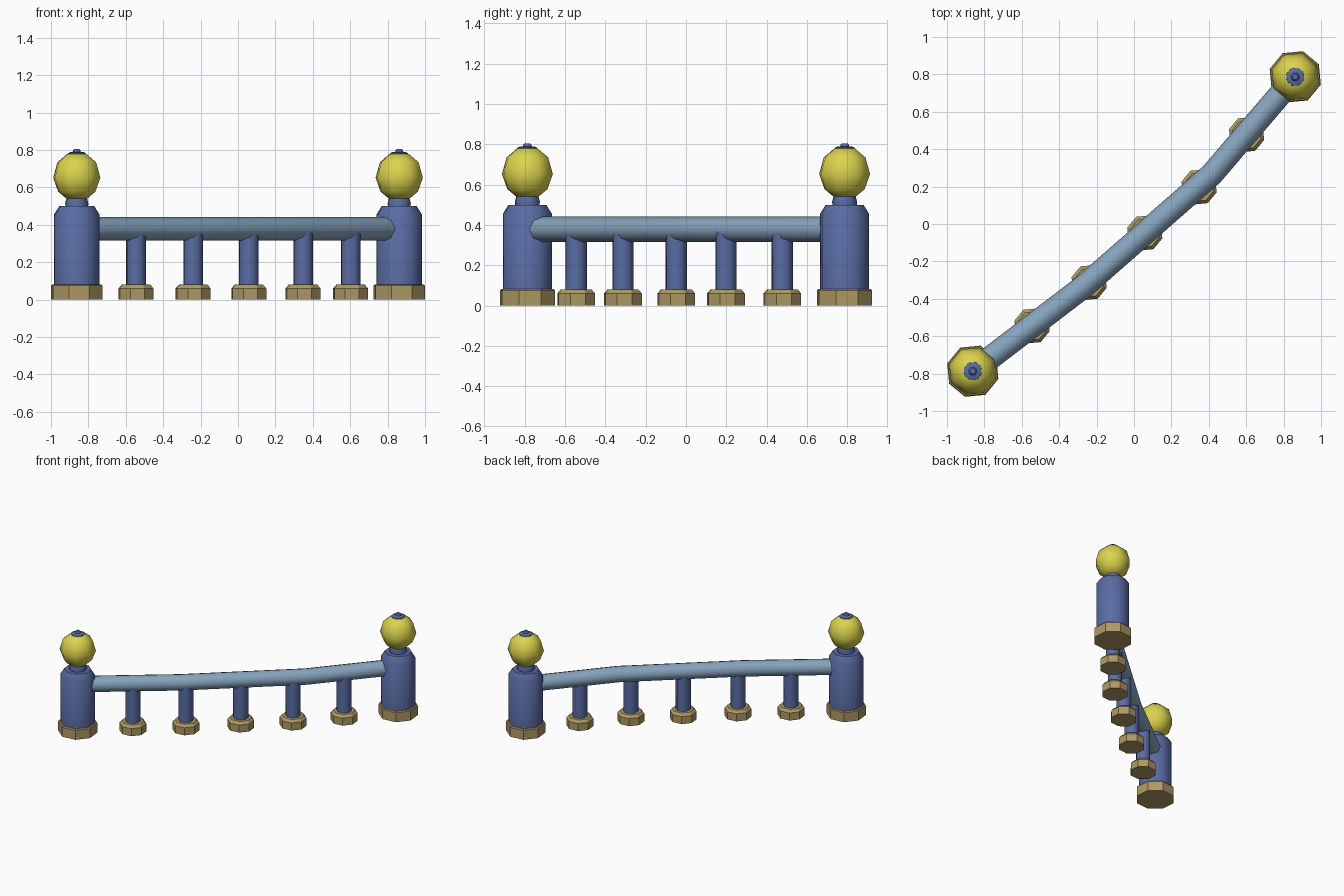
import bpy, bmesh, math
from mathutils import Vector

if "Cube" in bpy.data.objects:
    bpy.data.objects.remove(bpy.data.objects["Cube"])

SIDES = 8
TURN = math.radians(28)


def material(name, rgb):
    m = bpy.data.materials.new(name)
    m.diffuse_color = (*rgb, 1)
    m.use_nodes = True
    m.node_tree.nodes["Principled BSDF"].inputs["Base Color"].default_value = m.diffuse_color
    return m


BLUE = material("slate blue", (0.10, 0.15, 0.37))
TAN = material("sandstone", (0.43, 0.32, 0.13))
YELLOW = material("yellow", (0.71, 0.65, 0.075))
RAIL = material("pale blue", (0.24, 0.37, 0.51))


def finish(bm, name, mat, angle):
    bmesh.ops.recalc_face_normals(bm, faces=bm.faces)
    me = bpy.data.meshes.new(name)
    bm.to_mesh(me)
    bm.free()
    me.materials.append(mat)
    ob = bpy.data.objects.new(name, me)
    bpy.context.collection.objects.link(ob)
    if angle:
        bpy.ops.object.select_all(action='DESELECT')
        ob.select_set(True)
        bpy.context.view_layer.objects.active = ob
        bpy.ops.object.shade_smooth_by_angle(angle=math.radians(angle))
    return ob


def skin(bm, rings):
    """Join rings of vertices with quads and close both ends."""
    for a, b in zip(rings, rings[1:]):
        n = len(a)
        for i in range(n):
            bm.faces.new((a[i], a[(i + 1) % n], b[(i + 1) % n], b[i]))
    bm.faces.new(rings[0])
    bm.faces.new(rings[-1])


def turned(name, mat, x, y, profile, angle=0):
    """Eight-sided turned part from (radius, height) points."""
    bm = bmesh.new()
    rings = []
    for r, z in profile:
        angs = [TURN + i * math.tau / SIDES for i in range(SIDES)]
        rings.append([bm.verts.new((x + r * math.cos(a), y + r * math.sin(a), z)) for a in angs])
    skin(bm, rings)
    return finish(bm, name, mat, angle)


# End posts with ball tops
for side, s in (("left", -1), ("right", 1)):
    x, y = 0.862 * s, 0.787 * s
    turned(side + "_post_base", TAN, x, y, [(0.143, 0), (0.143, 0.075), (0.137, 0.082)])
    turned(side + "_post_body", BLUE, x, y,
           [(0.127, 0.07), (0.127, 0.455), (0.098, 0.50)], 50)
    turned(side + "_post_neck", BLUE, x, y, [(0.062, 0.49), (0.065, 0.515), (0.055, 0.55)], 50)
    turned(side + "_post_ball", YELLOW, x, y,
           [(0.055, 0.538), (0.104, 0.577), (0.132, 0.652), (0.108, 0.735), (0.055, 0.778)], 50)
    turned(side + "_ball_cap", BLUE, x, y, [(0.052, 0.765), (0.05, 0.783), (0.035, 0.79)], 50)
    turned(side + "_finial", BLUE, x, y, [(0.02, 0.78), (0.023, 0.795), (0.015, 0.805)], 50)

# Balusters
spots = [(-0.545, -0.545), (-0.24, -0.313), (0.058, -0.048), (0.348, 0.198), (0.602, 0.478)]
for i, (x, y) in enumerate(spots, 1):
    turned(f"baluster_base_{i}", TAN, x, y, [(0.098, 0), (0.098, 0.06), (0.08, 0.08)])
    turned(f"baluster_{i}", BLUE, x, y, [(0.055, 0.06), (0.055, 0.37)], 50)

# Handrail swept along a gently bent path
path = [Vector(p) for p in ((-0.862, -0.787), (-0.27, -0.335), (0.415, 0.265), (0.862, 0.787))]
bm = bmesh.new()
rings = []
for i, p in enumerate(path):
    d0 = (p - path[i - 1]).normalized() if i else (path[1] - p).normalized()
    d1 = (path[i + 1] - p).normalized() if i < len(path) - 1 else d0
    d = (d0 + d1).normalized()
    rings.append([bm.verts.new((p.x + d.y * 0.063 * math.cos(a), p.y - d.x * 0.063 * math.cos(a),
                                0.378 + 0.063 * math.sin(a)))
                  for a in (k * math.tau / SIDES for k in range(SIDES))])
skin(bm, rings)
finish(bm, "handrail", RAIL, 50)
